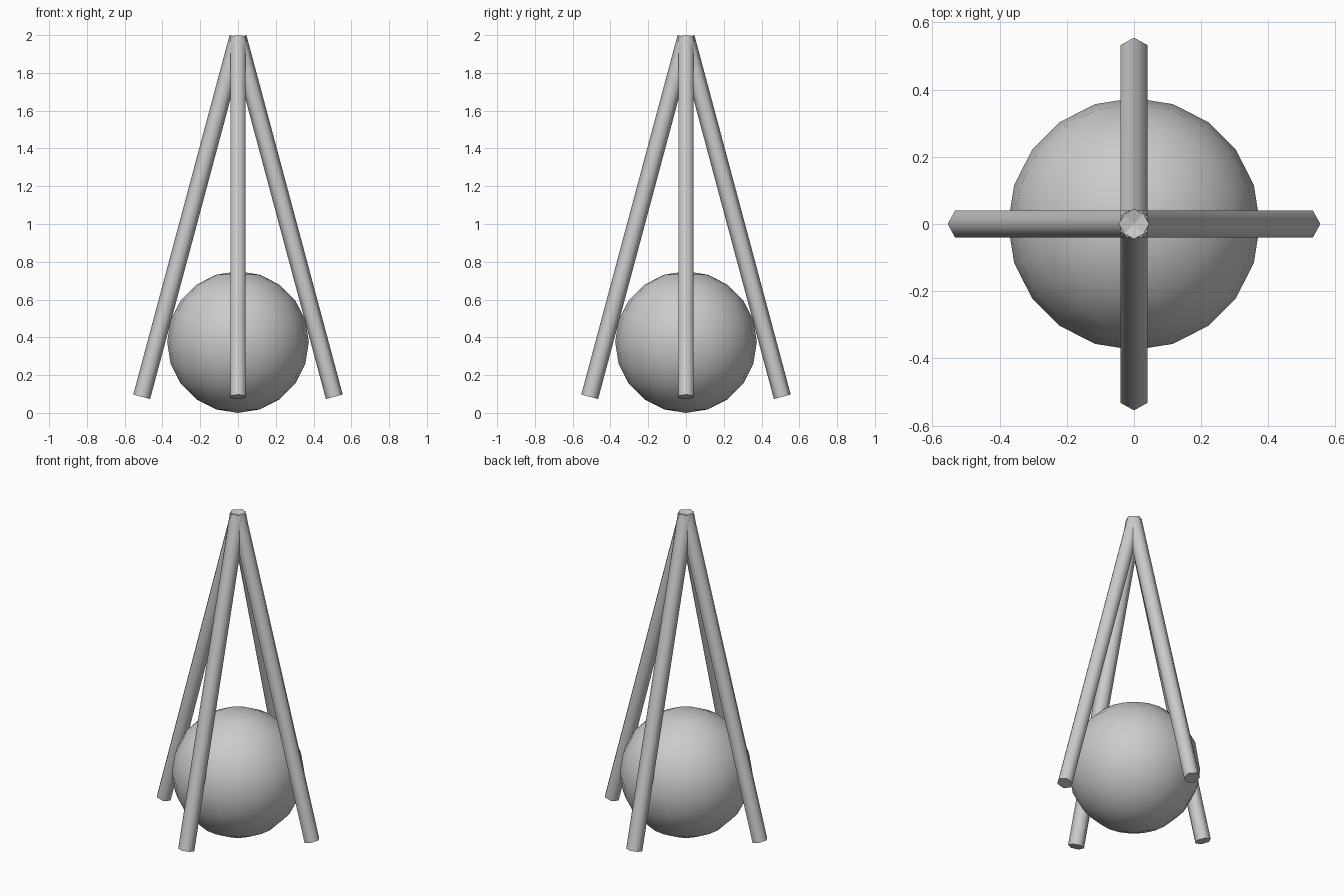
import bpy
from math import radians, sin, cos
from mathutils import Matrix, Vector

if "Cube" in bpy.data.objects:
    bpy.data.objects.remove(bpy.data.objects["Cube"])

TILT = radians(15)
LEG_R, LEG_LEN = 0.0462, 1.97
BALL_R = 0.375
APEX = 2.0 - LEG_R * sin(TILT)

# ball resting on the floor between the legs
bpy.ops.mesh.primitive_uv_sphere_add(segments=20, ring_count=10, radius=BALL_R,
                                     location=(0, 0, BALL_R))
ball = bpy.context.object
ball.name = "ball"
bpy.ops.object.shade_smooth()


def add_leg(name, heading):
    """Hexagonal pole leaning from the apex outwards, a corner facing out."""
    bpy.ops.mesh.primitive_cylinder_add(vertices=6, radius=LEG_R, depth=LEG_LEN)
    leg = bpy.context.object
    leg.name = name
    # corner along local x, top cap at the origin, then lean and turn
    leg.data.transform(Matrix.Translation((0, 0, -LEG_LEN / 2))
                       @ Matrix.Rotation(radians(90), 4, 'Z'))
    half = LEG_R * cos(radians(30))
    if max(v.co.x for v in leg.data.vertices) < LEG_R - 1e-4:
        leg.data.transform(Matrix.Rotation(radians(30), 4, 'Z'))
    leg.matrix_world = (Matrix.Translation(Vector((0, 0, APEX)))
                        @ Matrix.Rotation(heading, 4, 'Z')
                        @ Matrix.Rotation(-TILT, 4, 'Y'))
    bpy.ops.object.shade_smooth_by_angle(angle=radians(70))


# four legs meeting at the top
for i, side in enumerate(("right", "back", "left", "front")):
    add_leg(side + "_leg", radians(90 * i))
